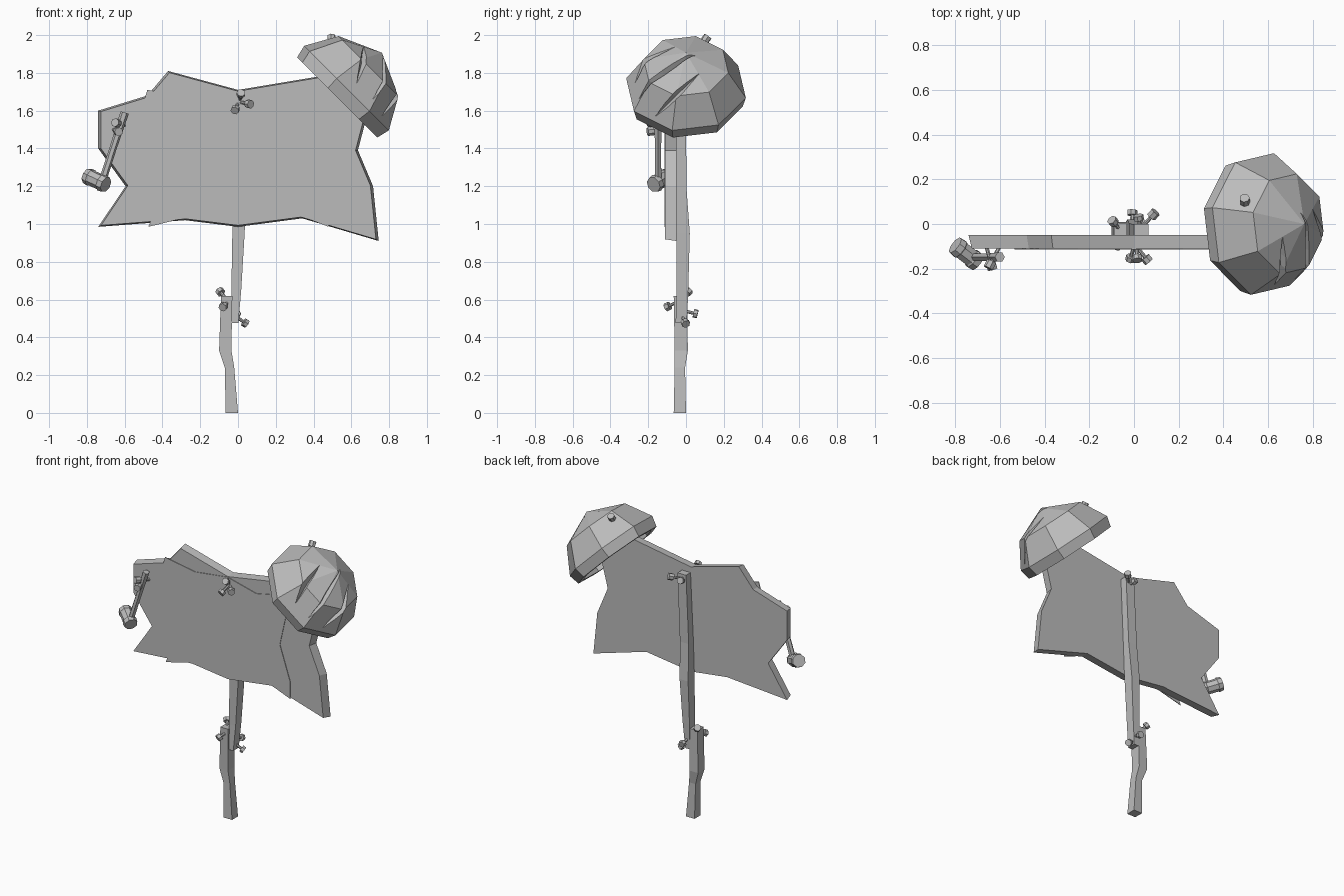
import bpy, bmesh, math
from mathutils import Vector, Matrix
from mathutils.bvhtree import BVHTree

if "Cube" in bpy.data.objects:
    bpy.data.objects.remove(bpy.data.objects["Cube"])

grey = bpy.data.materials.new("plain_grey")
grey.use_nodes = True
COLOUR = (0.5, 0.5, 0.5, 1)
grey.diffuse_color = COLOUR
grey.node_tree.nodes["Principled BSDF"].inputs["Base Color"].default_value = COLOUR


def finish(name, bm):
    bmesh.ops.recalc_face_normals(bm, faces=bm.faces[:])
    mesh = bpy.data.meshes.new(name)
    bm.to_mesh(mesh)
    bm.free()
    mesh.materials.append(grey)
    obj = bpy.data.objects.new(name, mesh)
    bpy.context.collection.objects.link(obj)
    return obj


def loft(bm, rings, caps=True):
    """Skin a series of equal-length closed rings; returns the vertex loops."""
    loops = [[bm.verts.new(p) for p in ring] for ring in rings]
    n = len(loops[0])
    for a, b in zip(loops, loops[1:]):
        for i in range(n):
            j = (i + 1) % n
            bm.faces.new((a[i], a[j], b[j], b[i]))
    if caps:
        bm.faces.new(loops[0][::-1])
        bm.faces.new(loops[-1])
    return loops


def rod(bm, start, end, stations, sides=6):
    """Turned rod; stations are (fraction along, radius)."""
    start, end = Vector(start), Vector(end)
    turn = (end - start).to_track_quat('Z', 'Y')
    rings = []
    for t, r in stations:
        centre = start.lerp(end, t)
        rings.append([centre + turn @ Vector((r * math.cos(a), r * math.sin(a), 0))
                      for a in (math.tau * (i + 0.5) / sides for i in range(sides))])
    loft(bm, rings)


def slab(name, outline, y_back, y_front, shrink=1.0):
    """Plate from an (x, z) outline, front face slightly smaller."""
    bm = bmesh.new()
    mid_z = 1.37
    loft(bm, [[(x, y_back, z) for x, z in outline],
              [(x * shrink, y_front, mid_z + (z - mid_z) * shrink) for x, z in outline]])
    return finish(name, bm)


# Ragged board and the thin sheet pinned to it
slab("sign_board", [(-.74, 1.60), (-.48, 1.68), (-.37, 1.81), (0, 1.71), (.45, 1.785),
                    (.70, 1.64), (.635, 1.39), (.715, 1.20), (.745, .91), (.34, 1.03),
                    (0, .985), (-.28, 1.02), (-.74, .985), (-.595, 1.20), (-.74, 1.40)],
     -.05, -.11, .98)
slab("pinned_sheet", [(-.48, 1.71), (-.25, 1.67), (0, 1.70), (.22, 1.645), (.48, 1.70),
                      (.40, 1.34), (.48, 1.10), (.48, .985), (.26, 1.07), (0, 1.025),
                      (-.25, 1.04), (-.475, .985), (-.40, 1.16), (-.535, 1.525)],
     -.109, -.114)


# Crooked post in two overlapping lengths
def timber(name, sections):
    bm = bmesh.new()
    loft(bm, [[(x0, y0, z), (x1, y0, z), (x1, y1, z), (x0, y1, z)]
              for x0, x1, y0, y1, z in sections])
    return finish(name, bm)


timber("lower_post", [(-.065, 0, -.065, 0, 0), (-.07, -.02, -.06, -.005, .24),
                      (-.1, -.035, -.06, .01, .33), (-.09, -.03, -.065, .005, .62)])
timber("upper_post", [(-.032, .002, -.055, .005, .475), (-.035, .017, -.05, .012, .65),
                      (-.03, .035, -.05, .02, .95), (-.022, .045, -.05, .002, 1.2),
                      (0, .065, -.05, 0, 1.67)])

# Bent nails: (tip inside the wood, head)
nails = {
    "sheet_nail": [((.01, -.10, 1.655), (.015, -.155, 1.69)),
                   ((.01, -.10, 1.645), (.06, -.16, 1.635)),
                   ((0, -.10, 1.64), (-.015, -.155, 1.605))],
    "post_nail": [((-.06, -.03, .60), (-.095, .012, .642)),
                  ((-.05, -.04, .59), (-.078, -.098, .562)),
                  ((-.01, -.02, .51), (.04, -.003, .475)),
                  ((-.01, -.01, .54), (-.008, .052, .525))],
    "top_nail": [((.03, -.02, 1.63), (.088, .045, 1.655)),
                 ((.03, -.03, 1.62), (.02, .03, 1.64))],
    "hammer_nail": [((-.60, -.10, 1.52), (-.645, -.185, 1.535)),
                    ((-.66, -.10, 1.50), (-.635, -.19, 1.49))],
    "helmet_nail": [((.50, .05, 1.90), (.495, .108, 1.982))],
}
for name, group in nails.items():
    for k, (tip, head) in enumerate(group):
        bm = bmesh.new()
        rod(bm, tip, head, [(0, .009), (.8, .009), (.8, .023), (1.15, .023)], 7)
        finish(f"{name}_{k + 1}", bm)

# Hammer
bm = bmesh.new()
rod(bm, (-.72, -.148, 1.22), (-.60, -.148, 1.59), [(0, .02), (.5, .019), (1, .023)], 6)
finish("hammer_handle", bm)
bm = bmesh.new()
rod(bm, (-.80, -.095, 1.255), (-.70, -.172, 1.208),
    [(0, .043), (.22, .047), (.27, .042), (.73, .042), (.78, .047), (1, .043)], 8)
finish("hammer_head", bm)

# Faceted helmet, a thick shell hung tilted over the corner of the board
SIDES = 8
place = Matrix.Translation((.525, 0, 1.67)) @ Matrix.Rotation(math.radians(45), 4, 'Y')
# (radius, height) from the inside ceiling, round the rim, to the outside crown
shell = [(.18, .20), (.27, .06), (.27, 0), (.308, 0), (.325, .07), (.23, .235)]
angles = [math.radians(-13) + math.tau * i / SIDES for i in range(SIDES)]
bm = bmesh.new()
loops = loft(bm, [[(r * math.cos(a), r * math.sin(a), h) for a in angles]
                  for r, h in shell], caps=False)
for ring, apex in ((loops[0], .28), (loops[-1], .335)):
    point = bm.verts.new((0, 0, apex))
    for i in range(SIDES):
        bm.faces.new((ring[i], ring[(i + 1) % SIDES], point))
bmesh.ops.recalc_face_normals(bm, faces=bm.faces[:])
surface = BVHTree.FromBMesh(bm)
helmet = finish("helmet", bm)
helmet.matrix_world = place

# Claw gashes cut into the helmet, following its surface
gashes = [((.02, -.28, .13), (-.09, -.06, .29)),
          ((.14, -.25, .13), (0, .05, .32)),
          ((.25, -.17, .10), (.11, .07, .29))]
bm = bmesh.new()
heart = Vector((0, 0, .05))
for start, end in gashes:
    start, end = Vector(start), Vector(end)
    rings = []
    for k in range(7):
        t = k / 6
        aim = (start.lerp(end, t) - heart).normalized()
        hit = surface.ray_cast(heart + aim, -aim)[0]
        across = (end - start).cross(aim).normalized()
        swell = .15 + .85 * math.sin(math.pi * t)
        width, depth = .026 * swell, .034 * swell
        rings.append([hit - aim * depth, hit + across * width + aim * .02,
                      hit - across * width + aim * .02])
    loft(bm, rings)
cutter = finish("gash_cutter", bm)
cutter.matrix_world = place
cutter.hide_render = True
cutter.hide_viewport = True
cut = helmet.modifiers.new("gashes", 'BOOLEAN')
cut.operation = 'DIFFERENCE'
cut.solver = 'EXACT'
cut.object = cutter
